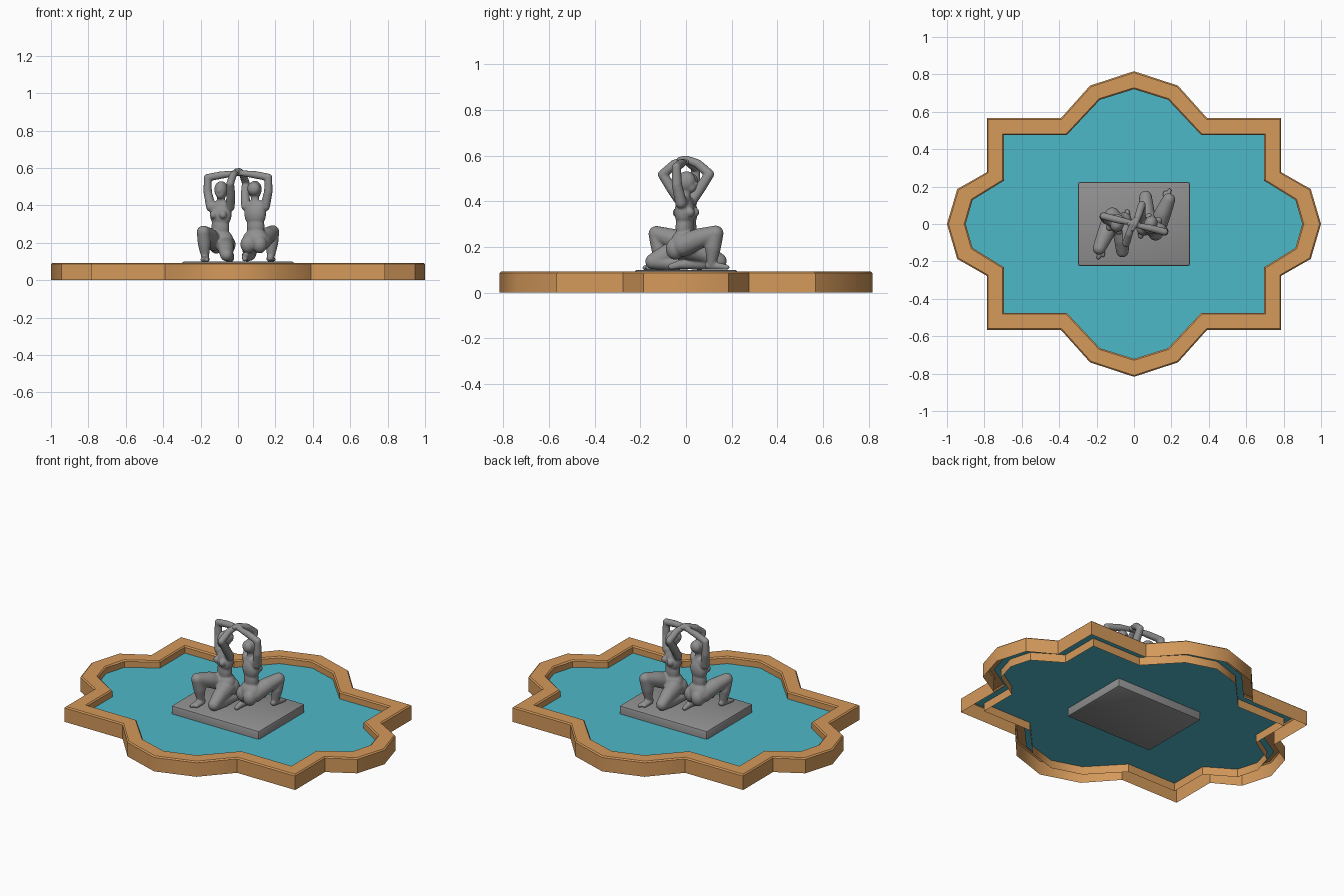
import bpy, bmesh, math
from mathutils import Vector, Matrix

if "Cube" in bpy.data.objects:
    bpy.data.objects.remove(bpy.data.objects["Cube"])


def material(name, rgb):
    m = bpy.data.materials.new(name)
    m.diffuse_color = (*rgb, 1)
    m.use_nodes = True
    m.node_tree.nodes["Principled BSDF"].inputs["Base Color"].default_value = m.diffuse_color
    return m


TAN = material("tan stone", (0.66, 0.32, 0.105))
WATER = material("turquoise water", (0.075, 0.48, 0.58))
GREY = material("grey stone", (0.28, 0.28, 0.28))


def add_object(name, bm, mat):
    me = bpy.data.meshes.new(name)
    bm.to_mesh(me)
    bm.free()
    ob = bpy.data.objects.new(name, me)
    bpy.context.collection.objects.link(ob)
    me.materials.append(mat)
    return ob


def smooth(ob, degrees):
    bpy.ops.object.select_all(action='DESELECT')
    ob.select_set(True)
    bpy.context.view_layer.objects.active = ob
    bpy.ops.object.shade_smooth_by_angle(angle=math.radians(degrees))


# Basin outline: one quarter, mirrored into a full counter-clockwise loop
def outline(q):
    half = q + [(-x, y) for x, y in q[-2::-1]]
    return half + [(x, -y) for x, y in half[-2:0:-1]]


OUTER = outline([(1, 0), (.945, .187), (.787, .277), (.787, .567),
                 (.39, .567), (.235, .74), (0, .817)])
INNER = outline([(.90, 0), (.863, .128), (.695, .232), (.695, .475),
                 (.36, .475), (.182, .664), (0, .721)])


def ring(bm, t, z):
    return [bm.verts.new((a[0] + (b[0] - a[0]) * t, a[1] + (b[1] - a[1]) * t, z))
            for a, b in zip(OUTER, INNER)]


# Basin rim: hollow channel, open underneath, with chamfered top edges
bm = bmesh.new()
rings = [ring(bm, t, z) for t, z in
         [(0, 0), (0, .086), (.08, .093), (.92, .093), (1, .086), (1, 0)]]
n = len(OUTER)
for a, b in zip(rings, rings[1:]):
    for i in range(n):
        j = (i + 1) % n
        bm.faces.new((a[i], a[j], b[j], b[i]))
smooth(add_object("basin_rim", bm, TAN), 37)

# Water sheet, tucked under the rim
bm = bmesh.new()
bm.faces.new(ring(bm, .6, .05))
add_object("water", bm, WATER)

# Plinth slab
bm = bmesh.new()
bmesh.ops.create_cube(bm, size=1, matrix=Matrix.Translation((0, 0, .05))
                      @ Matrix.Diagonal((.60, .45, .10, 1)))
bmesh.ops.bevel(bm, geom=bm.edges[:], offset=.012, segments=2, affect='EDGES', profile=.5)
smooth(add_object("plinth", bm, GREY), 30)


# Body building helpers
TURN = Matrix.Rotation(math.radians(-22), 4, 'Z')


def ball(bm, c, r, tilt=0):
    m = Matrix.Translation(c) @ TURN @ Matrix.Rotation(tilt, 4, 'X') @ Matrix.Diagonal((*r, 1))
    bmesh.ops.create_uvsphere(bm, u_segments=24, v_segments=16, radius=1, matrix=m)


def limb(bm, pts):
    # tapered capsule between each pair of (x, y, z, radius) points
    for p, q in zip(pts, pts[1:]):
        part = bmesh.new()
        for x, y, z, r in (p, q):
            bmesh.ops.create_uvsphere(part, u_segments=16, v_segments=10, radius=r,
                                      matrix=Matrix.Translation((x, y, z)))
        res = bmesh.ops.convex_hull(part, input=part.verts[:])
        junk = {v for v in res["geom_interior"] if isinstance(v, bmesh.types.BMVert)}
        bmesh.ops.delete(part, geom=list(junk), context='VERTS')
        tmp = bpy.data.meshes.new("tmp")
        part.to_mesh(tmp)
        part.free()
        bm.from_mesh(tmp)
        bpy.data.meshes.remove(tmp)


def figure(name, spin):
    bm = bmesh.new()
    # torso, buttocks and chest
    ball(bm, (-.095, .010, .215), (.072, .055, .058))
    for s in (-1, 1):
        off = TURN @ Vector((s * .034, .028, 0))
        ball(bm, Vector((-.095, .010, .190)) + off, (.040, .040, .048))
        off = TURN @ Vector((s * .027, -.036, 0))
        ball(bm, Vector((-.092, .005, .350)) + off, (.021, .020, .022))
    ball(bm, (-.094, .006, .285), (.049, .038, .075))
    ball(bm, (-.092, .005, .350), (.060, .043, .068))
    limb(bm, [(-.143, .022, .392, .025), (-.092, .005, .402, .027), (-.043, -.018, .392, .025)])
    # neck, head, face and hair
    limb(bm, [(-.092, .005, .40, .023), (-.09, 0, .455, .021)])
    ball(bm, (-.090, -.002, .483), (.036, .042, .047), .15)
    ball(bm, (-.096, -.024, .460), (.024, .022, .025))
    ball(bm, (-.084, .022, .487), (.036, .030, .036))
    ball(bm, (-.102, -.045, .474), (.007, .008, .010))
    # raised arms: outer and inner, hands meeting over the centre
    limb(bm, [(-.145, .022, .392, .026), (-.162, .040, .470, .023), (-.163, .042, .548, .020),
              (-.085, .022, .563, .020), (-.02, .008, .570, .015), (.025, .000, .572, .014)])
    limb(bm, [(-.042, -.018, .392, .025), (-.038, -.062, .455, .024), (-.042, -.103, .517, .021),
              (-.026, -.052, .562, .020), (-.006, .000, .583, .016), (.008, .028, .580, .013)])
    # outer leg, knee up and foot flat
    limb(bm, [(-.125, .012, .205, .050), (-.155, -.06, .235, .045), (-.186, -.130, .257, .035),
              (-.180, -.118, .195, .035), (-.176, -.112, .125, .020)])
    limb(bm, [(-.172, -.100, .117, .018), (-.183, -.150, .113, .015), (-.190, -.180, .109, .011)])
    limb(bm, [(-.165, -.110, .112, .014), (-.166, -.168, .109, .011)])
    # inner leg, kneeling with the shin folded under
    limb(bm, [(-.070, .000, .195, .050), (-.065, -.080, .170, .043), (-.062, -.145, .136, .034),
              (-.050, -.065, .128, .030), (-.040, .020, .122, .020), (-.036, .065, .112, .014)])
    ob = add_object(name, bm, GREY)
    # fuse everything into one softly carved body
    mod = ob.modifiers.new("fuse", 'REMESH')
    mod.mode = 'VOXEL'
    mod.voxel_size = .005
    mod.use_smooth_shade = True
    soft = ob.modifiers.new("soften", 'SMOOTH')
    soft.factor = .5
    soft.iterations = 5
    ob.rotation_euler.z = spin
    return ob


# Two squatting figures, turned half a circle from each other
figure("left_figure", 0)
right = figure("right_figure", math.pi)
right.location.z = .002
